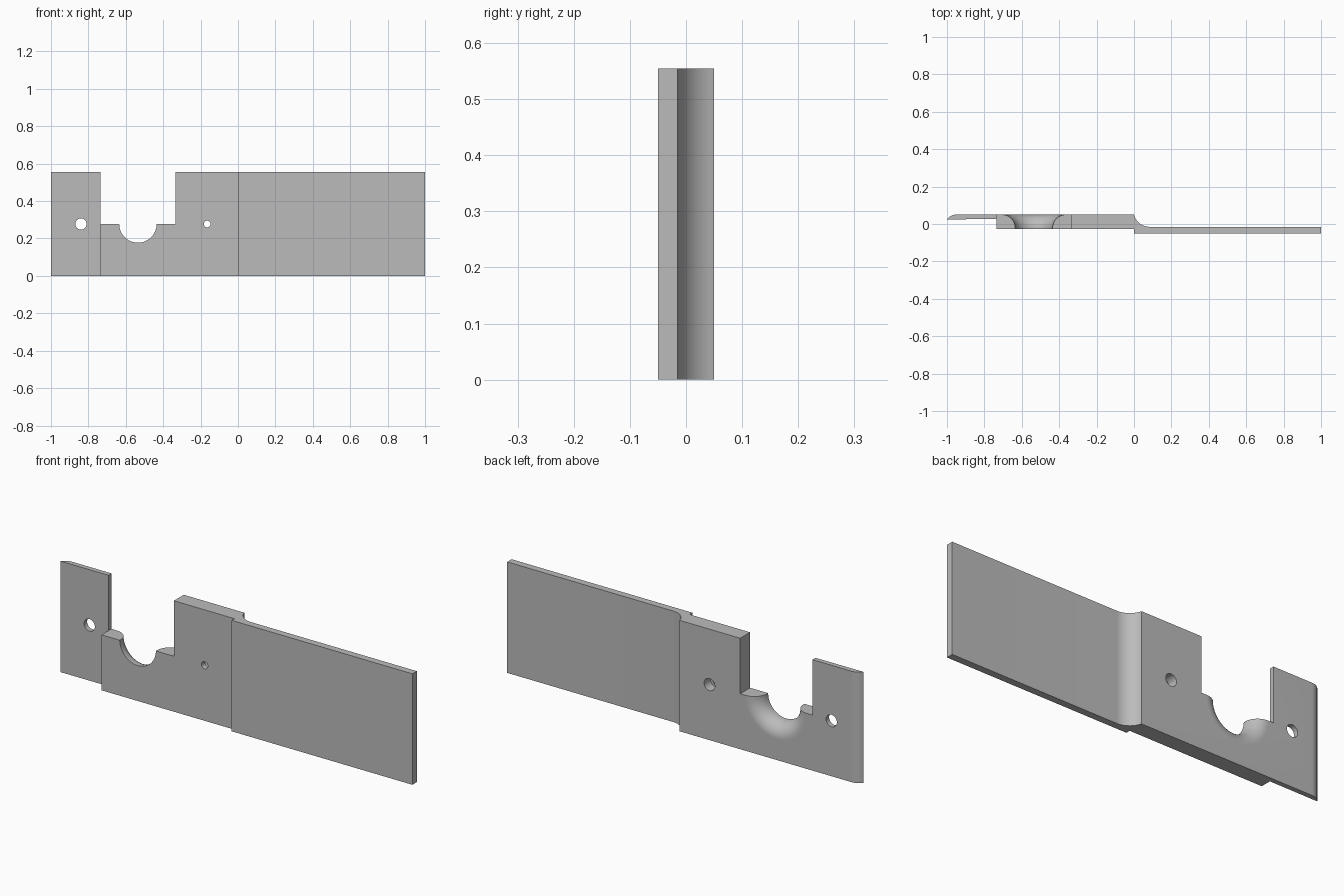
import bpy, bmesh
from math import sin, cos, pi, radians
from mathutils import Matrix, Vector

HEIGHT = 0.555
MID = HEIGHT / 2
BACK, FRONT = 0.05, -0.028

cube = bpy.data.objects.get("Cube")
if cube:
    bpy.data.objects.remove(cube, do_unlink=True)

steel = bpy.data.materials.new("grey_steel")
steel.use_nodes = True
grey = (0.5, 0.5, 0.5, 1)
steel.diffuse_color = grey
steel.node_tree.nodes["Principled BSDF"].inputs["Base Color"].default_value = grey


def make_object(name, bm):
    bmesh.ops.recalc_face_normals(bm, faces=bm.faces)
    mesh = bpy.data.meshes.new(name)
    bm.to_mesh(mesh)
    bm.free()
    mesh.materials.append(steel)
    obj = bpy.data.objects.new(name, mesh)
    bpy.context.collection.objects.link(obj)
    return obj


def arc(cx, cy, r, start, end, steps=12):
    """Points along an arc, angles in degrees."""
    angles = [radians(start + (end - start) * i / steps) for i in range(steps + 1)]
    return [(cx + r * cos(a), cy + r * sin(a)) for a in angles]


def extrude_plan(name, plan):
    bm = bmesh.new()
    face = bm.faces.new([bm.verts.new((x, y, 0)) for x, y in plan])
    top = bmesh.ops.extrude_face_region(bm, geom=[face])["geom"]
    verts = [g for g in top if isinstance(g, bmesh.types.BMVert)]
    bmesh.ops.translate(bm, vec=(0, 0, HEIGHT), verts=verts)
    return make_object(name, bm)


def lathe(name, x, profile, sides=64):
    """Solid of revolution about the y direction; profile holds (radius, y)."""
    bm = bmesh.new()
    rings = [[bm.verts.new((x + r * cos(2 * pi * i / sides), y,
                            MID + r * sin(2 * pi * i / sides)))
              for i in range(sides)] for r, y in profile]
    for a, b in zip(rings, rings[1:]):
        for i in range(sides):
            j = (i + 1) % sides
            bm.faces.new((a[i], a[j], b[j], b[i]))
    bm.faces.new(rings[0])
    bm.faces.new(rings[-1])
    return make_object(name, bm)


def box(name, low, high):
    low, high = Vector(low), Vector(high)
    bm = bmesh.new()
    bmesh.ops.create_cube(bm, size=1, matrix=Matrix.Translation((low + high) / 2)
                          @ Matrix.Diagonal((*(high - low), 1)))
    return make_object(name, bm)


# Stepped plate: thin rounded tab, thick middle, long blade with a fillet
plan = [(-0.735, 0.026), (-0.735, FRONT), (0, FRONT), (0, -0.05), (1, -0.05), (1, -0.015)]
plan += arc(0.0826, 0.07, 0.085, 270, 193.6)
plan += arc(-0.951, -0.01, 0.06, 90, 144.3)
plate = extrude_plan("stepped_plate", plan)

# Notch with a flared half-round saddle
flare = [(0.17 + x, y) for x, y in arc(0, BACK - 0.07, 0.07, 180, 90, 16)]
cutters = [
    box("notch_cutter", (-0.735, -0.2, MID), (-0.335, 0.2, 0.8)),
    lathe("saddle_cutter", -0.535, [(0.1, -0.1)] + flare + [(0.17, 0.1)]),
    # Tab hole and stepped screw hole
    lathe("tab_hole_cutter", -0.84, [(0.03, -0.1), (0.03, 0.1)], 32),
    lathe("screw_hole_cutter", -0.165,
          [(0.018, -0.1), (0.018, 0), (0.03, 0), (0.03, 0.1)], 32),
]

bpy.ops.object.select_all(action="DESELECT")
bpy.context.view_layer.objects.active = plate
plate.select_set(True)
for cutter in cutters:
    cutter.hide_render = True
    cut = plate.modifiers.new(cutter.name, "BOOLEAN")
    cut.operation = "DIFFERENCE"
    cut.solver = "EXACT"
    cut.object = cutter
    bpy.ops.object.modifier_apply(modifier=cut.name)
    bpy.data.objects.remove(cutter, do_unlink=True)

bpy.ops.object.shade_smooth_by_angle(angle=radians(30))
